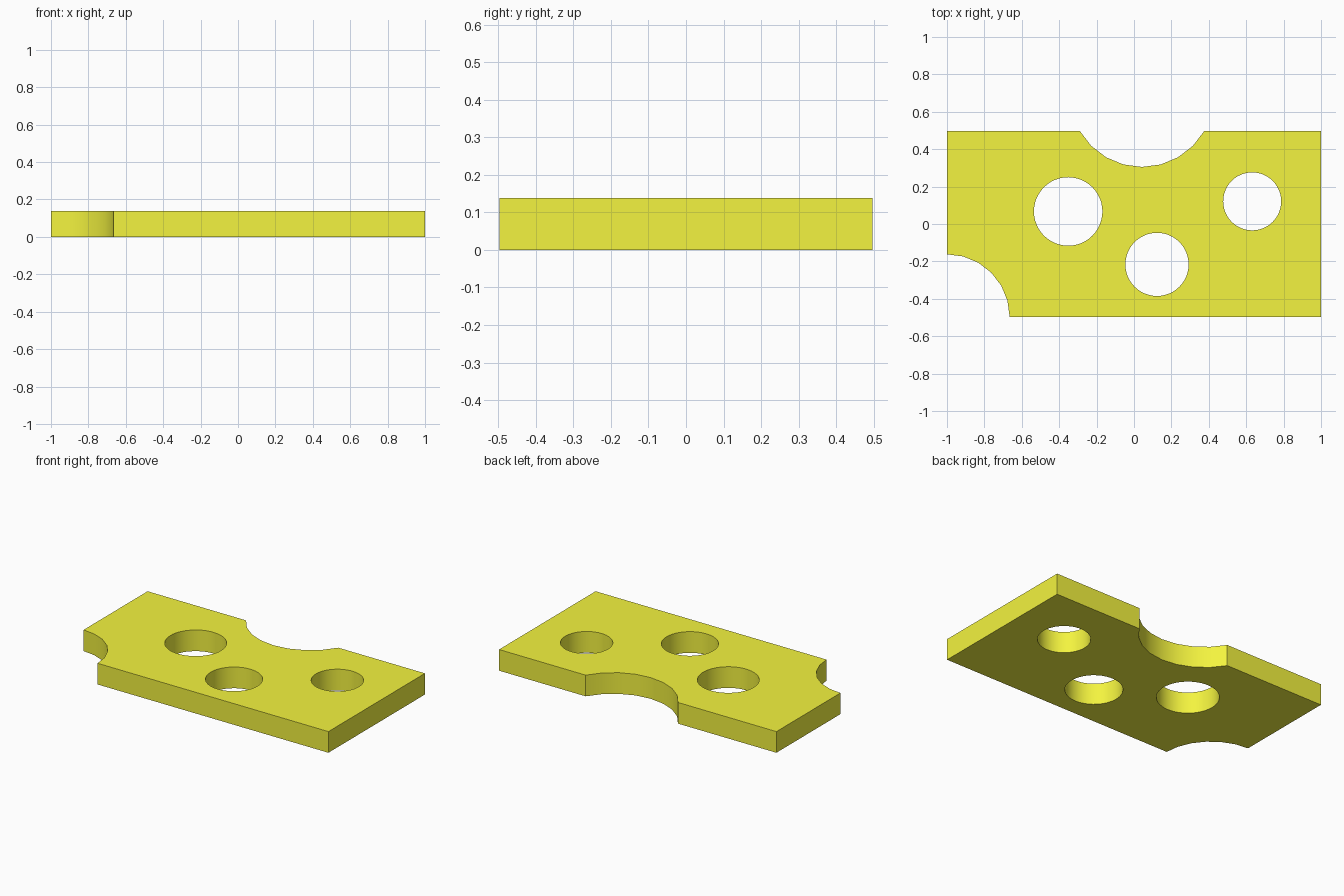
import bpy, bmesh
from math import sin, cos, radians

if "Cube" in bpy.data.objects:
    bpy.data.objects.remove(bpy.data.objects["Cube"])

HALF_X, HALF_Y, THICK = 1.0, 0.497, 0.138


def arc(cx, cy, r, start, end, steps):
    """Points along a circular arc, angles in degrees."""
    angles = [radians(start + (end - start) * i / steps) for i in range(steps + 1)]
    return [(cx + r * cos(a), cy + r * sin(a)) for a in angles]


def add_loop(bm, points):
    verts = [bm.verts.new((x, y, 0)) for x, y in points]
    return [bm.edges.new((v, verts[i - 1])) for i, v in enumerate(verts)]


# Outer outline: rectangle with a rounded bite in the back edge and the front left corner
outline = [(HALF_X, -HALF_Y), (HALF_X, HALF_Y)]
outline += arc(0.043, HALF_Y + 0.192, 0.384, -30, -150, 8)
outline += [(-HALF_X, HALF_Y)]
outline += arc(-HALF_X, -HALF_Y, 0.335, 90, 0, 6)

bm = bmesh.new()
edges = add_loop(bm, outline)

# Round through holes: x, y, radius
for x, y, r in [(-0.352, 0.067, 0.183), (0.123, -0.216, 0.169), (0.632, 0.121, 0.155)]:
    edges += add_loop(bm, arc(x, y, r, 0, 360, 48)[:-1])

# Fill the profile and give it thickness
bmesh.ops.triangle_fill(bm, edges=edges, use_beauty=True)
ext = bmesh.ops.extrude_face_region(bm, geom=bm.faces[:])
top = [g for g in ext["geom"] if isinstance(g, bmesh.types.BMVert)]
bmesh.ops.translate(bm, verts=top, vec=(0, 0, THICK))
bmesh.ops.recalc_face_normals(bm, faces=bm.faces[:])

mesh = bpy.data.meshes.new("cheese_slab")
bm.to_mesh(mesh)
bm.free()
slab = bpy.data.objects.new("cheese_slab", mesh)
bpy.context.collection.objects.link(slab)

# Yellow colour
yellow = bpy.data.materials.new("yellow")
yellow.diffuse_color = (0.9, 0.9, 0.05, 1)
yellow.use_nodes = True
yellow.node_tree.nodes["Principled BSDF"].inputs["Base Color"].default_value = yellow.diffuse_color
mesh.materials.append(yellow)

# Smooth curved walls, crisp rims
bpy.context.view_layer.objects.active = slab
slab.select_set(True)
bpy.ops.object.shade_smooth_by_angle(angle=radians(30))
